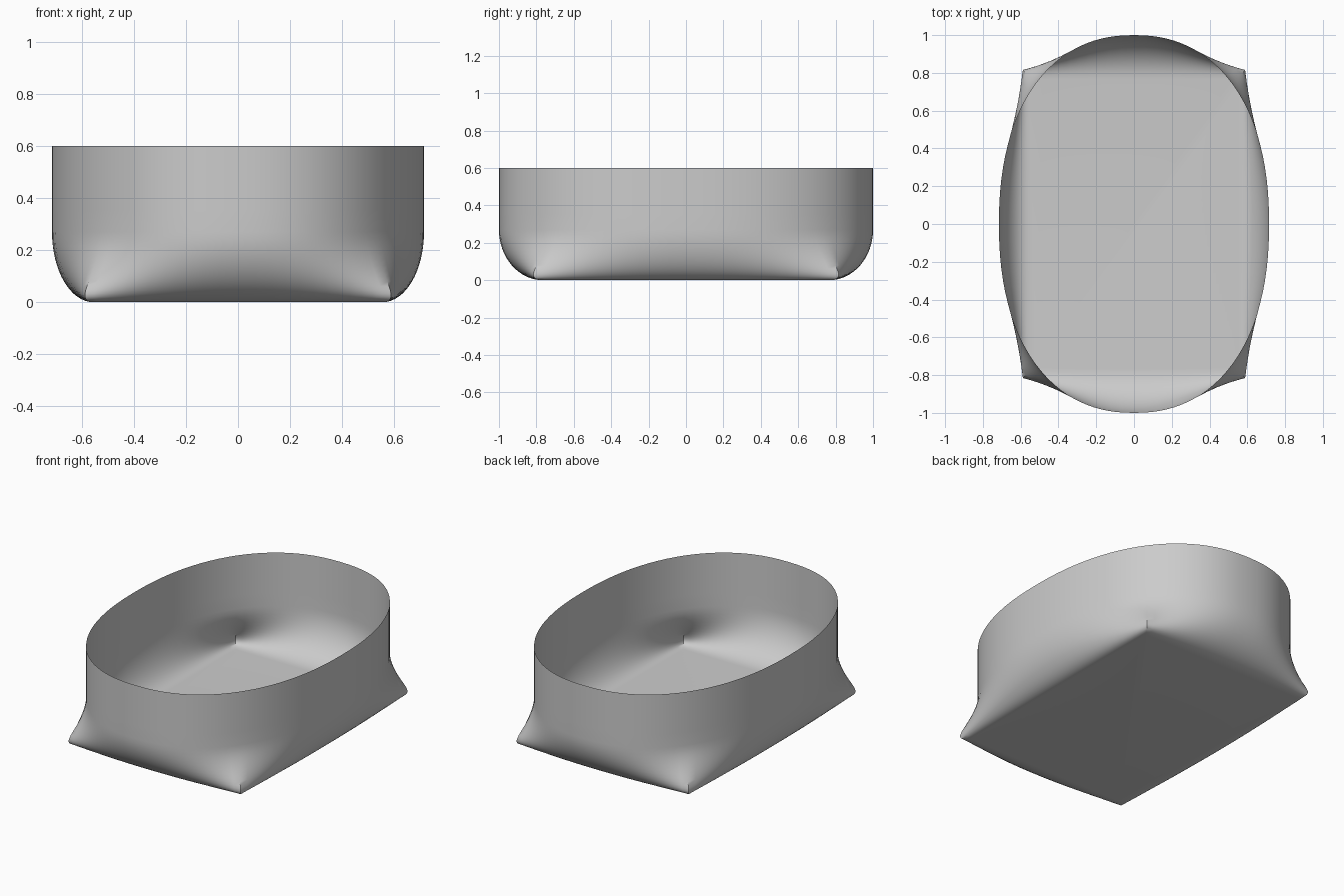
import bpy, bmesh, math

if "Cube" in bpy.data.objects:
    bpy.data.objects.remove(bpy.data.objects["Cube"])

N = 96                      # points round the tub (multiple of 8)
RX, RY, EXP = 0.715, 1.0, 2.25   # rounded oval rim
HX, HY = 0.555, 0.765       # flat rectangular base, half sizes
FX, FY = 0.645, 0.895       # base flare that makes the corners bulge
ZW, ZT = 0.27, 0.60         # start of the upright wall, rim height


def spow(v, p):
    return math.copysign(abs(v) ** p, v)


def oval(t):
    return spow(math.cos(t), 2 / EXP), spow(math.sin(t), 2 / EXP)


def rect(t):
    # oval direction pushed out to a unit square
    x, y = oval(t)
    m = max(abs(x), abs(y))
    k = oval(math.pi / 4)[0]
    return (max(-1, min(1, x / k)), max(-1, min(1, y / k))) if m > 0 else (0, 0)


def ring_point(t, s):
    # cubic curve from base edge, outwards, then up into the oval wall
    ox, oy = oval(t)
    qx, qy = rect(t)
    w = ((1 - s) ** 3, 3 * s * (1 - s) ** 2, 3 * s * s * (1 - s), s ** 3)
    x = w[0] * HX * qx + w[1] * FX * qx + (w[2] + w[3]) * RX * ox
    y = w[0] * HY * qy + w[1] * FY * qy + (w[2] + w[3]) * RY * oy
    return x, y, w[2] * ZW * 0.45 + w[3] * ZW


bm = bmesh.new()
angles = [2 * math.pi * i / N for i in range(N)]

# curved lower shell
rings = [[bm.verts.new(ring_point(t, j / 16)) for t in angles] for j in range(17)]
# upright oval wall
for j in range(1, 5):
    z = ZW + (ZT - ZW) * j / 4
    rings.append([bm.verts.new((RX * oval(t)[0], RY * oval(t)[1], z)) for t in angles])
for a, b in zip(rings, rings[1:]):
    for i in range(N):
        k = (i + 1) % N
        bm.faces.new((a[i], a[k], b[k], b[i]))

# flat base
bm.faces.new(rings[0][::-1])

mesh = bpy.data.meshes.new("tub")
bm.to_mesh(mesh)
bm.free()
tub = bpy.data.objects.new("tub", mesh)
bpy.context.collection.objects.link(tub)
bpy.context.view_layer.objects.active = tub
tub.select_set(True)
bpy.ops.object.shade_smooth_by_angle(angle=math.radians(40))
